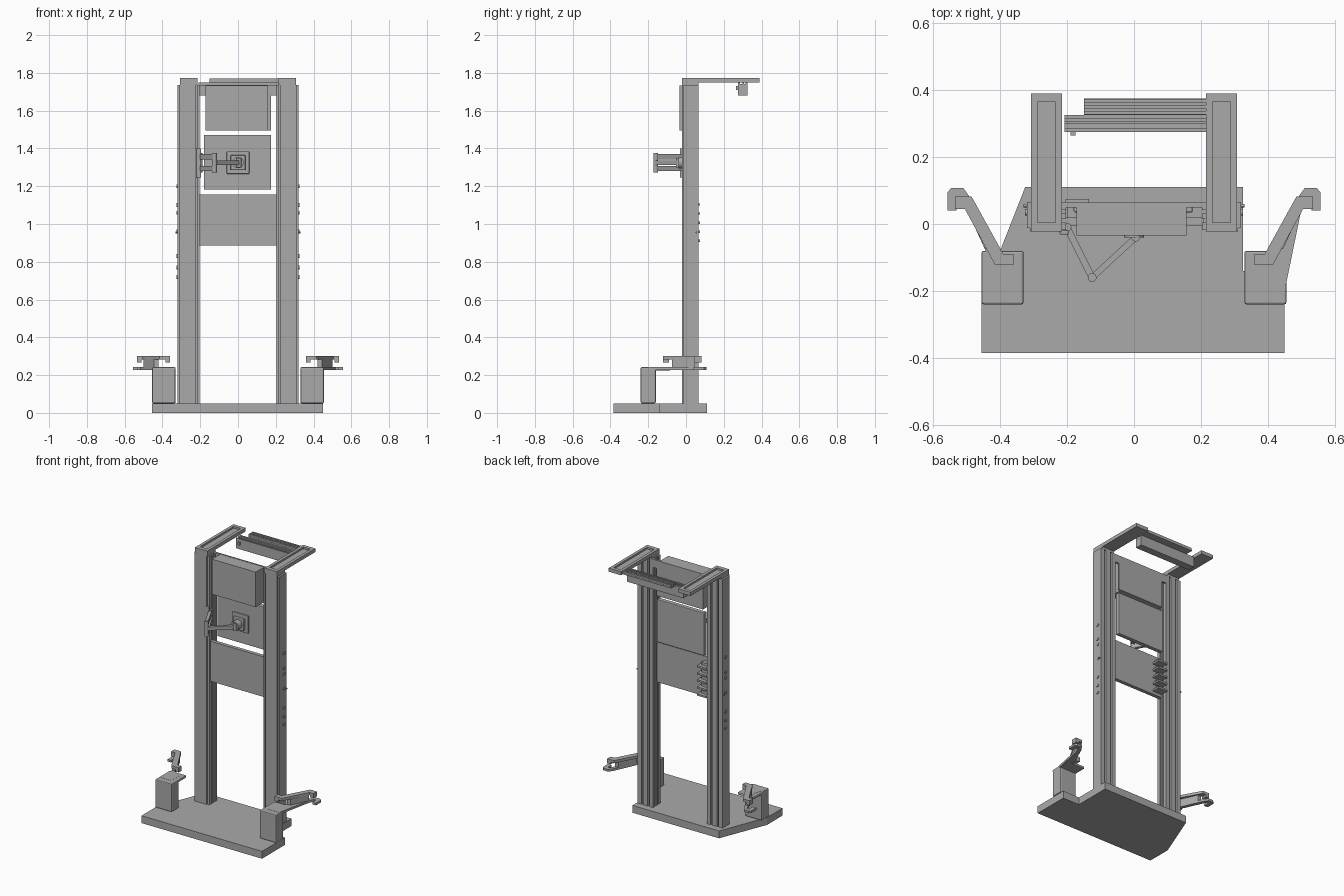
import bpy, bmesh, math
from mathutils import Vector

if "Cube" in bpy.data.objects:
    bpy.data.objects.remove(bpy.data.objects["Cube"], do_unlink=True)

grey = bpy.data.materials.new("plain grey")
grey.use_nodes = True
tone = (0.4, 0.4, 0.4, 1)
grey.diffuse_color = tone
grey.node_tree.nodes["Principled BSDF"].inputs["Base Color"].default_value = tone


def finish(name, bm):
    bmesh.ops.recalc_face_normals(bm, faces=bm.faces)
    mesh = bpy.data.meshes.new(name)
    bm.to_mesh(mesh)
    bm.free()
    mesh.materials.append(grey)
    ob = bpy.data.objects.new(name, mesh)
    bpy.context.collection.objects.link(ob)
    return ob


def box(name, x, y, z, bevel=0):
    bm = bmesh.new()
    bmesh.ops.create_cube(bm, size=1)
    for v in bm.verts:
        for i, (lo, hi) in enumerate((x, y, z)):
            v.co[i] = lo if v.co[i] < 0 else hi
    ob = finish(name, bm)
    if bevel:
        mod = ob.modifiers.new("soft edges", 'BEVEL')
        mod.width = bevel
        mod.segments = 2
    return ob


def prism(name, outline, z0, z1, side=1):
    bm = bmesh.new()
    face = bm.faces.new([bm.verts.new((x * side, y, z0)) for x, y in outline])
    top = bmesh.ops.extrude_face_region(bm, geom=[face])["geom"]
    for v in top:
        if isinstance(v, bmesh.types.BMVert):
            v.co.z = z1
    return finish(name, bm)


def rod(name, a, b, radius, sides=16):
    a, b = Vector(a), Vector(b)
    bm = bmesh.new()
    bmesh.ops.create_cone(bm, cap_ends=True, segments=sides, radius1=radius,
                          radius2=radius, depth=(b - a).length)
    ob = finish(name, bm)
    ob.location = (a + b) / 2
    ob.rotation_euler = (b - a).to_track_quat('Z', 'Y').to_euler()
    for p in ob.data.polygons:
        p.use_smooth = len(p.vertices) == 4
    return ob


def link(name, a, b, width, z0, z1):
    # flat bar between two plan points
    a, b = Vector(a), Vector(b)
    d = (b - a).normalized() * width / 2
    n = Vector((-d.y, d.x))
    return prism(name, [a - n, b - n, b + n, a + n], z0, z1)


# Base slab with one slanted and one stepped rear corner
prism("base", [(-.455, -.385), (.45, -.385), (.45, -.14), (.325, -.14),
               (.325, .11), (-.325, .11), (-.455, -.22)], 0, .05)

# Upright: slotted extrusion, grooves at front, rear and inner face
upright = [(.32, -.012), (.31, -.012), (.31, -.022), (.222, -.022),
           (.222, -.01), (.215, -.01), (.215, -.018), (.203, -.018),
           (.203, .005), (.22, .005), (.22, .015), (.203, .015),
           (.203, .032), (.22, .032), (.22, .042), (.203, .042),
           (.203, .065), (.23, .065), (.23, .045), (.242, .045),
           (.242, .065), (.278, .065), (.278, .045), (.29, .045),
           (.29, .065), (.32, .065)]

for side, label in ((1, "left"), (-1, "right")):
    def bx(name, x, y, z, bevel=0):
        return box(f"{label}_{name}", sorted((x[0] * side, x[1] * side)), y, z, bevel)

    prism(f"{label}_upright", upright, .05, 1.735, side)

    # Top arm, a shallow channel with rims
    bx("top_arm_floor", (.215, .308), (-.022, .39), (1.748, 1.76))
    for x in ((.215, .235), (.288, .308)):
        bx("top_arm_rim", x, (-.022, .39), (1.76, 1.772))
    for y in ((-.022, .005), (.365, .39)):
        bx("top_arm_end", (.235, .288), y, (1.76, 1.772))
    bx("upright_cap", (.215, .308), (-.022, .065), (1.735, 1.75))

    # Fasteners on the outer face
    for z in (.72, .77, .83, .96, 1.06, 1.1, 1.2):
        rod(f"{label}_bolt", (side * .318, .035, z), (side * .325, .035, z), .01, 10)
    rod(f"{label}_pin", (side * .315, .055, .955), (side * .33, .055, .955), .005, 8)

    # Hook post and its lower hook plate
    bx("hook_post", (.33, .455), (-.24, -.16), (.05, .24), .008)
    bx("hook_post_top", (.33, .455), (-.24, -.08), (.225, .242), .006)
    hook = [(.36, -.12), (.40, -.12), (.49, .08), (.51, .108), (.545, .108),
            (.557, .095), (.557, .04), (.53, .04), (.53, .08), (.515, .08),
            (.5, .045), (.425, -.12), (.45, -.2), (.36, -.2)]
    if side > 0:
        hook = hook[:-3] + [(.45, -.2), (.36, -.2)]
    prism(f"{label}_hook_plate", hook, .228, .243, side)

    # Raised clip above the hook plate
    clip = [(.36, -.122), (.395, -.122), (.485, .065), (.505, .085),
            (.535, .085), (.535, .05), (.51, .045), (.425, -.122),
            (.40, -.095), (.36, -.095)]
    clip = [(.36, -.122), (.415, -.122), (.505, .045), (.535, .045),
            (.535, .082), (.485, .082), (.39, -.09), (.36, -.09)]
    prism(f"{label}_clip", clip, .282, .3, side)
    bx("clip_outer_tip", (.51, .535), (.045, .082), (.268, .284))
    bx("clip_inner_tip", (.36, .385), (-.122, -.09), (.268, .284))
    prism(f"{label}_clip_web", [(.42, -.075), (.445, -.075), (.5, .045), (.475, .045)],
          .24, .284, side)

# Rear cross rails, ribbed on top
box("lower_cross_rail", (-.208, .215), (.275, .325), (1.68, 1.742))
for y in (.275, .298, .315):
    box("lower_rail_rib", (-.208, .215), (y, y + .01), (1.742, 1.75))
box("upper_cross_rail", (-.15, .215), (.325, .375), (1.75, 1.76))
for y in (.327, .345, .363):
    box("upper_rail_rib", (-.15, .215), (y, y + .01), (1.76, 1.771))
box("rail_foot", (-.19, -.175), (.265, .275), (1.71, 1.73))

# Upper cabinet with rear plate
box("upper_cabinet", (-.172, .157), (-.034, .055), (1.495, 1.733))
box("cabinet_back_plate", (-.172, .175), (.055, .064), (1.495, 1.735))
for x in ((-.21, -.172), (.157, .205)):
    box("cabinet_bracket", x, (.05, .064), (1.68, 1.735))

# Display panel and its mount
box("display_panel", (-.18, .175), (.035, .064), (1.182, 1.472), .004)
box("mount_plate", (-.06, .06), (.022, .036), (1.265, 1.385), .005)
box("mount_block", (-.04, .04), (.0, .022), (1.285, 1.365), .006)
rod("mount_hub", (0, -.04, 1.325), (0, .01, 1.325), .03, 24)

# Folding arm from the right upright to the display
box("arm_wall_plate", (-.222, -.195), (-.032, -.018), (1.245, 1.4), .004)
wall, elbow, hub = (-.2, -.01), (-.125, -.16), (.005, -.04)
for z in (1.28, 1.342):
    link("arm_inner_link", wall, elbow, .02, z, z + .028)
link("arm_outer_link", elbow, hub, .018, 1.312, 1.336)
for x, y in (wall, elbow):
    rod("arm_joint", (x, y, 1.272), (x, y, 1.376), .013)
rod("arm_hub_joint", (*hub, 1.3), (*hub, 1.35), .013)

# Lower panel with stacked fins behind it
box("lower_panel", (-.215, .207), (-.005, .02), (.885, 1.157))
for i in range(5):
    z = .905 + i * .048
    box("fin", (-.205, -.135), (.02, .075), (z, z + .012))
    box("fin_body", (-.2, -.15), (.02, .05), (z + .012, z + .03))
